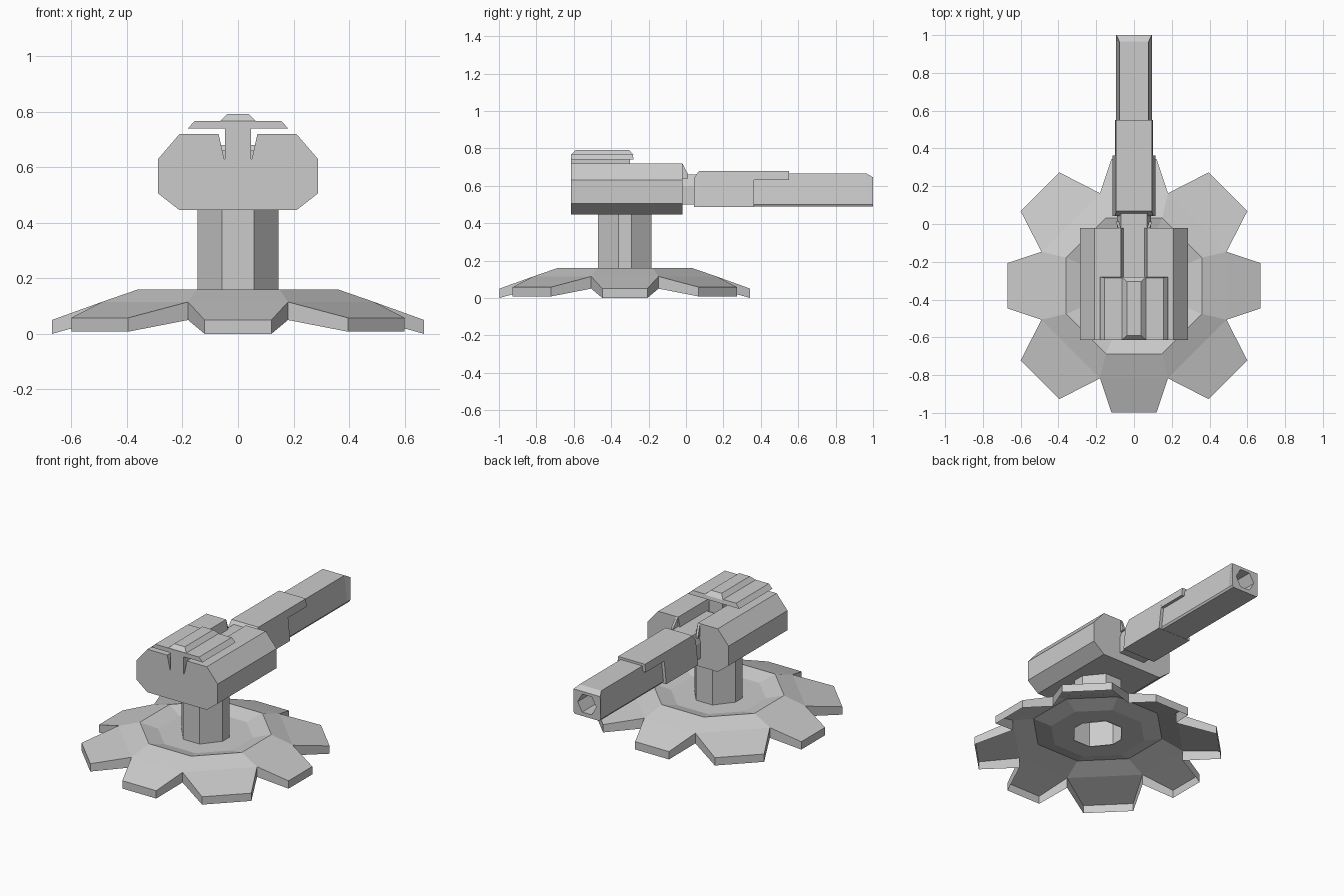
import bpy, bmesh, math

if "Cube" in bpy.data.objects:
    bpy.data.objects.remove(bpy.data.objects["Cube"])

CY = -0.327  # y of the column and base axis


def make(name, verts, faces):
    me = bpy.data.meshes.new(name)
    me.from_pydata(verts, [], faces)
    bm = bmesh.new()
    bm.from_mesh(me)
    bmesh.ops.recalc_face_normals(bm, faces=bm.faces)
    bm.to_mesh(me)
    bm.free()
    ob = bpy.data.objects.new(name, me)
    bpy.context.collection.objects.link(ob)
    return ob


def loft(name, rings, caps=(True, True)):
    """Skin a list of equal-length closed rings."""
    n = len(rings[0])
    verts = [p for r in rings for p in r]
    faces = [(k * n + i, k * n + (i + 1) % n, (k + 1) * n + (i + 1) % n, (k + 1) * n + i)
             for k in range(len(rings) - 1) for i in range(n)]
    if caps[0]:
        faces.append(tuple(range(n)))
    if caps[1]:
        faces.append(tuple(range((len(rings) - 1) * n, len(rings) * n)))
    return make(name, verts, faces)


def mirrored(half, y):
    """Half profile (x, z) from bottom to top, mirrored in x, placed at y."""
    return [(x, y, z) for x, z in half] + [(-x, y, z) for x, z in reversed(half)]


def rect(x, y0, y1, z):
    return [(-x, y0, z), (x, y0, z), (x, y1, z), (-x, y1, z)]


def octagon(apothem, z):
    r = apothem / math.cos(math.pi / 8)
    return [(r * math.cos(math.radians(45 * i - 22.5)),
             CY + r * math.sin(math.radians(45 * i - 22.5)), z) for i in range(8)]


def column_ring(z):
    """Uneven octagon: narrow side faces, wider front and back faces."""
    return [(x, CY + y, z) for x, y in
            [(0.145, -0.035), (0.145, 0.035), (0.058, 0.143), (-0.058, 0.143),
             (-0.145, 0.035), (-0.145, -0.035), (-0.058, -0.143), (0.058, -0.143)]]


# Petalled base: a single skin open underneath, dished middle, eight petals, rim skirt
def turn(x, y, q, z):
    for _ in range(q):
        x, y = -y, x
    return (x, y + CY, z)


valleys, tips = [], []
for q in range(4):
    valleys += [turn(0.49, -0.18, q, 0.115), turn(0.49, 0.18, q, 0.115)]
    tips += [turn(0.67, -0.12, q, 0.05), turn(0.67, 0.12, q, 0.05),
             turn(0.60, 0.395, q, 0.058), turn(0.395, 0.60, q, 0.058)]
verts = column_ring(0.13) + octagon(0.26, 0.13) + octagon(0.36, 0.16) + valleys + tips
N = len(verts)
verts += [(x, y, z - 0.065) for x, y, z in valleys] + [(x, y, z - 0.05) for x, y, z in tips]
faces = []
for i in range(8):
    j = (i + 1) % 8
    for k in (0, 8, 16):
        faces.append((k + i, k + j, k + 8 + j, k + 8 + i))
    a, b = 32 + 2 * i, 33 + 2 * i
    faces.append((24 + i, 24 + j, b, a))
    for u, v in ((24 + i, a), (a, b), (b, 24 + j)):
        faces.append((u, v, v + N - 24, u + N - 24))
make("petal_base", verts, faces)

# Column, open at the foot
loft("column", [column_ring(0.125), column_ring(0.46)], (False, True))

# Turret body with a groove along its top
body = [(0.21, 0.445), (0.287, 0.505), (0.287, 0.63), (0.21, 0.72), (0.07, 0.72), (0.05, 0.63)]
loft("turret_body", [mirrored(body, y) for y in (-0.615, -0.02)])

# Stem and sight plate on top
loft("plate_stem", [rect(0.047, -0.615, -0.3, z) for z in (0.62, 0.745)])
loft("top_plate", [rect(0.18, -0.615, -0.28, 0.74), rect(0.155, -0.615, -0.285, 0.767)])
loft("plate_ridge", [rect(0.065, -0.615, -0.28, 0.765), rect(0.038, -0.59, -0.305, 0.792)])

# Neck joining the turret to the barrel, with its top filling the groove
neck = [(0.09, 0.5), (0.09, 0.6), (0.07, 0.66)]
loft("barrel_neck", [mirrored(neck, y) for y in (-0.02, 0.1)])
loft("groove_filler", [rect(0.05, -0.29, 0.0, 0.62), rect(0.057, -0.29, 0.0, 0.66)])

# Sloped cheeks where the neck leaves the turret
for side, s in (("left", -1), ("right", 1)):
    loft("neck_cheek_" + side, [[(s * x, -0.02, 0.64), (s * x, -0.02, 0.72),
                                 (s * (x + 0.01), 0.012, 0.66), (s * (x + 0.01), 0.012, 0.64)]
                                for x in (0.07, 0.085)])

# Barrel with chamfered muzzle and bored hole
rear = [(0.088, 0.488), (0.095, 0.5), (0.077, 0.665)]
muzzle = [(0.088, 0.488), (0.095, 0.5), (0.094, 0.645)]
barrel = loft("barrel", [mirrored(rear, 0.3), mirrored(rear, 0.965), mirrored(muzzle, 1.0)])


def ring(y):
    return [(0.066 * math.cos(math.radians(60 * i)), y,
             0.57 + 0.066 * math.sin(math.radians(60 * i))) for i in range(6)]


bore = loft("bore_cutter", [ring(0.8), ring(1.1)])
bore.hide_render = True
bore.hide_set(True)
cut = barrel.modifiers.new("bore", 'BOOLEAN')
cut.operation = 'DIFFERENCE'
cut.solver = 'EXACT'
cut.object = bore

# Sleeve around the barrel root, with a top cover running further forward
sleeve_end = [(0.115, 0.487), (0.099, 0.64)]
sleeve = [(0.115, 0.487), (0.095, 0.68)]
loft("barrel_sleeve", [mirrored(sleeve_end, 0.042), mirrored(sleeve, 0.07), mirrored(sleeve, 0.363)])
cover = [(0.1, 0.63), (0.095, 0.68)]
loft("sleeve_cover", [mirrored(cover, y) for y in (0.363, 0.55)])
